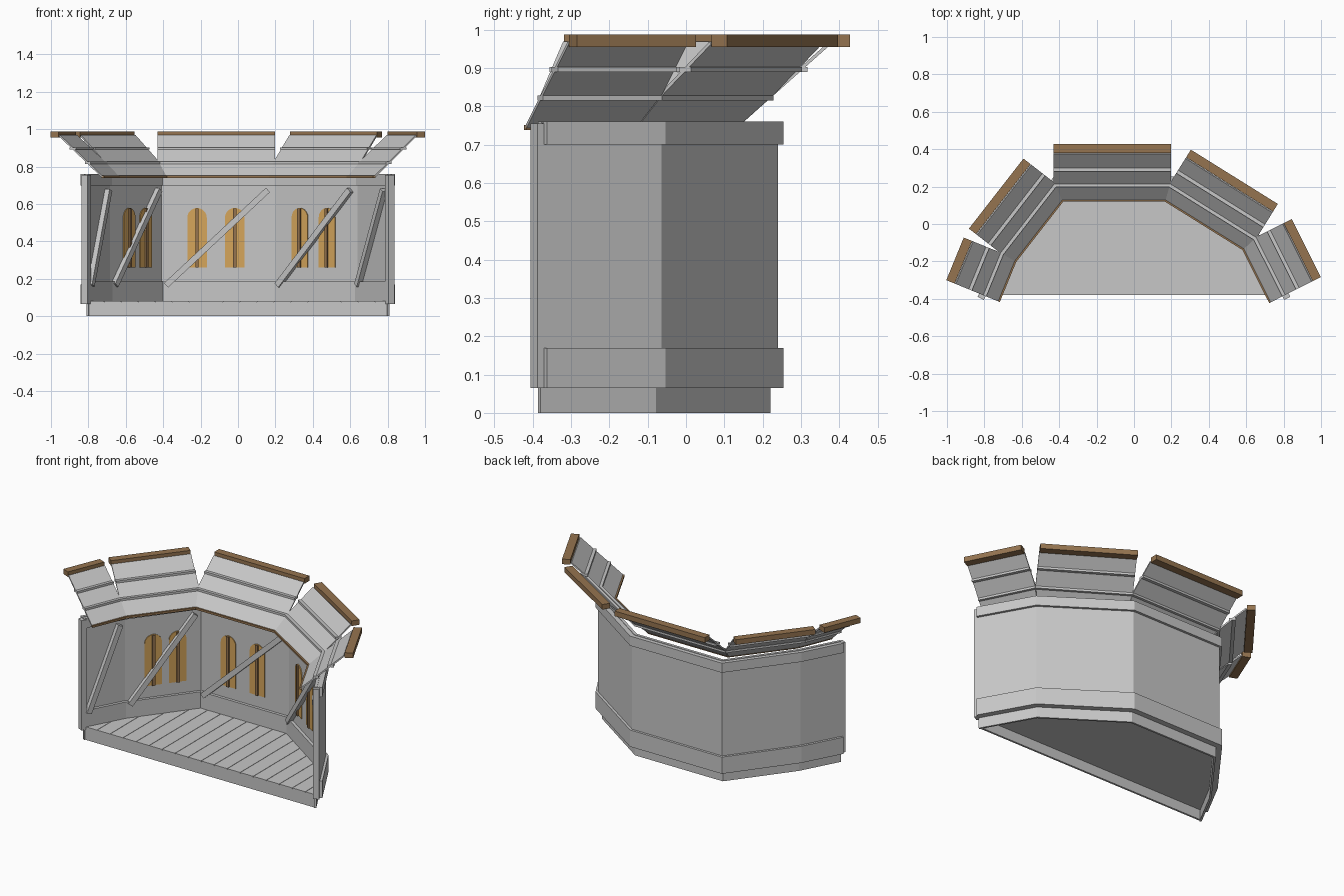
import bpy, bmesh, math
from mathutils import Vector

if "Cube" in bpy.data.objects:
    bpy.data.objects.remove(bpy.data.objects["Cube"], do_unlink=True)


def material(name, rgb):
    m = bpy.data.materials.new(name)
    m.use_nodes = True
    m.diffuse_color = (*rgb, 1)
    m.node_tree.nodes["Principled BSDF"].inputs["Base Color"].default_value = (*rgb, 1)
    return m


GREY = material("pale grey", (0.57, 0.57, 0.57))
BROWN = material("brown wood", (0.30, 0.175, 0.08))
AMBER = material("amber glass", (0.67, 0.38, 0.105))


def prism_mesh(bm, points, vector):
    """Close a polygon into a solid by sweeping it along a vector."""
    low = [bm.verts.new(p) for p in points]
    high = [bm.verts.new(Vector(p) + Vector(vector)) for p in points]
    bm.faces.new(low[::-1])
    bm.faces.new(high)
    for i in range(len(low)):
        j = (i + 1) % len(low)
        bm.faces.new((low[i], low[j], high[j], high[i]))
    bmesh.ops.recalc_face_normals(bm, faces=bm.faces)


def finish(bm, name, mat):
    mesh = bpy.data.meshes.new(name)
    bm.to_mesh(mesh)
    bm.free()
    mesh.materials.append(mat)
    obj = bpy.data.objects.new(name, mesh)
    bpy.context.collection.objects.link(obj)
    return obj


def prism(name, points, vector, mat):
    bm = bmesh.new()
    prism_mesh(bm, points, vector)
    return finish(bm, name, mat)


# Plan lines, left end to right end as seen from the front
WALL = [Vector(p) for p in ((-0.81, -0.38), (-0.685, -0.145), (-0.41, 0.22),
                            (0.20, 0.22), (0.64, -0.078), (0.81, -0.38))]
EAVE = [Vector(p) for p in ((-0.723, -0.415), (-0.635, -0.20), (-0.382, 0.125),
                            (0.168, 0.125), (0.585, -0.135), (0.728, -0.42))]


def frame(line, i):
    d = (line[i + 1] - line[i]).normalized()
    return d, Vector((-d.y, d.x)), (line[i + 1] - line[i]).length


def offset(line, dist):
    """Mitred parallel copy of a plan line, outward positive."""
    out = []
    for i, p in enumerate(line):
        n0 = frame(line, max(i - 1, 0))[1]
        n1 = frame(line, min(i, len(line) - 2))[1]
        n = (n0 + n1).normalized()
        out.append(p + n * (dist / n.dot(n1)))
    return out


def band(name, line, inner, outer, z0, z1, mat):
    """Run of mitred blocks that follows a plan line."""
    a, b = offset(line, inner), offset(line, outer)
    bm = bmesh.new()
    for i in range(len(line) - 1):
        quad = (a[i], a[i + 1], b[i + 1], b[i])
        prism_mesh(bm, [(p.x, p.y, z0) for p in quad], (0, 0, z1 - z0))
    return finish(bm, name, mat)


def on_wall(i, s, z, off=0.0):
    d, n, _ = frame(WALL, i)
    p = WALL[i] + d * s + n * off
    return Vector((p.x, p.y, z))


# Hollow plinth, floor slab and planks
band("plinth", WALL, -0.012, 0.0, 0, 0.068, GREY)
prism("front_plinth", [(-0.81, -0.38, 0), (0.81, -0.38, 0), (0.803, -0.368, 0),
                       (-0.803, -0.368, 0)], (0, 0, 0.068), GREY)
prism("floor_slab", [(p.x, p.y, 0.062) for p in WALL], (0, 0, 0.014), GREY)
PITCH = 0.0905
bm = bmesh.new()
for k in range(-9, 9):
    plank = bmesh.new()
    prism_mesh(plank, [(p.x, p.y, 0.07) for p in WALL], (0, 0, 0.012))
    x0 = 0.01 + k * PITCH
    for x, side in ((x0 + 0.0012, -1), (x0 + PITCH - 0.0012, 1)):
        bmesh.ops.bisect_plane(plank, geom=plank.verts[:] + plank.edges[:] + plank.faces[:],
                               plane_co=(x, 0, 0), plane_no=(side, 0, 0), clear_outer=True)
        bmesh.ops.holes_fill(plank, edges=plank.edges[:])
    tmp = bpy.data.meshes.new("plank_tmp")
    plank.to_mesh(tmp)
    plank.free()
    bm.from_mesh(tmp)
    bpy.data.meshes.remove(tmp)
finish(bm, "floor_planks", GREY)

# Walls with outer and inner bands
band("wall_panels", WALL, 0.0, 0.02, 0.065, 0.757, GREY)
band("outer_lower_band", WALL, 0.015, 0.035, 0.065, 0.17, GREY)
band("outer_upper_band", WALL, 0.015, 0.035, 0.70, 0.76, GREY)
band("inner_skirting", WALL, -0.018, 0.005, 0.07, 0.185, GREY)
band("inner_upper_band", WALL, -0.012, 0.005, 0.70, 0.76, GREY)

# Posts closing the two open wall ends
for name, i, s in (("right_end_post", 0, -0.02), ("left_end_post", 4, frame(WALL, 4)[2] - 0.015)):
    corners = [on_wall(i, s + ds, 0.065, off)
               for ds, off in ((0, -0.018), (0.035, -0.018), (0.035, 0.019), (0, 0.019))]
    prism(name, corners, (0, 0, 0.69), GREY)

# Diagonal braces on every wall, windows on the three middle walls
WINDOWS = {1: (0.37, 0.69), 2: (0.313, 0.643), 3: (0.30, 0.63)}
for i in range(5):
    d, n, length = frame(WALL, i)
    inward = -Vector((n.x, n.y, 0))
    s0, s1 = 0.025, length - 0.04
    along = Vector((s1 - s0, 0.51)).normalized()
    side = Vector((-along.y, along.x)) * 0.016
    low, high = Vector((s0, 0.165)), Vector((s1, 0.675))
    prism(f"brace_{i + 1}", [on_wall(i, q.x, q.y) for q in
                             (low - side, high - side, high + side, low + side)],
          inward * 0.028, GREY)
    for k, t in enumerate(WINDOWS.get(i, ())):
        c, r = t * length, 0.052
        arch = [on_wall(i, c - r, 0.26), on_wall(i, c + r, 0.26)]
        arch += [on_wall(i, c + r * math.cos(a), 0.527 + r * math.sin(a))
                 for a in (math.pi * j / 10 for j in range(11))]
        prism(f"window_{i}_{k + 1}", arch, inward * 0.005, AMBER)
        bar = [on_wall(i, c + u, z) for u, z in ((-0.009, 0.26), (0.009, 0.26),
                                                (0.009, 0.577), (-0.009, 0.577))]
        prism(f"window_bar_{i}_{k + 1}", bar, inward * 0.014, BROWN)

# Flared roof: sloping panels, battens and a heavy outer beam
SLOPE, LIP, MITRE, DEPTH = 0.89, 0.748, 0.10, 0.26
for i in range(5):
    d, n, length = frame(EAVE, i)

    def flare(j):
        if j < 0 or j > 3:
            return 0.0
        return math.tan(frame(EAVE, j)[0].angle(frame(EAVE, j + 1)[0]) / 2) * MITRE

    e0, e1 = flare(i - 1), flare(i)

    def roof(s, w):
        p = EAVE[i] + d * s + n * w
        return Vector((p.x, p.y, LIP + SLOPE * w))

    def rail(name, w0, w1, z0, z1, mat):
        quad = [roof(s, w) for s, w in ((-e0, w0), (length + e1, w0),
                                        (length + e1, w1), (-e0, w1))]
        prism(name, [(p.x, p.y, z0) for p in quad], (0, 0, z1 - z0), mat)

    outline = [roof(0, 0), roof(length, 0), roof(length + e1, MITRE),
               roof(length + e1, DEPTH - 0.012), roof(-e0, DEPTH - 0.012), roof(-e0, MITRE)]
    prism(f"roof_panel_{i + 1}", outline, Vector((n.x * 0.006, n.y * 0.006, -0.006)), GREY)
    rail(f"lower_batten_{i + 1}", 0.072, 0.104, 0.815, 0.828, GREY)
    rail(f"upper_batten_{i + 1}", 0.155, 0.192, 0.890, 0.903, GREY)
    rail(f"roof_beam_{i + 1}", DEPTH - 0.005, DEPTH + 0.043, 0.955, 0.987, BROWN)

# Thin trim along the lower roof edge
band("eave_trim", EAVE, -0.006, 0.008, 0.738, 0.751, BROWN)
